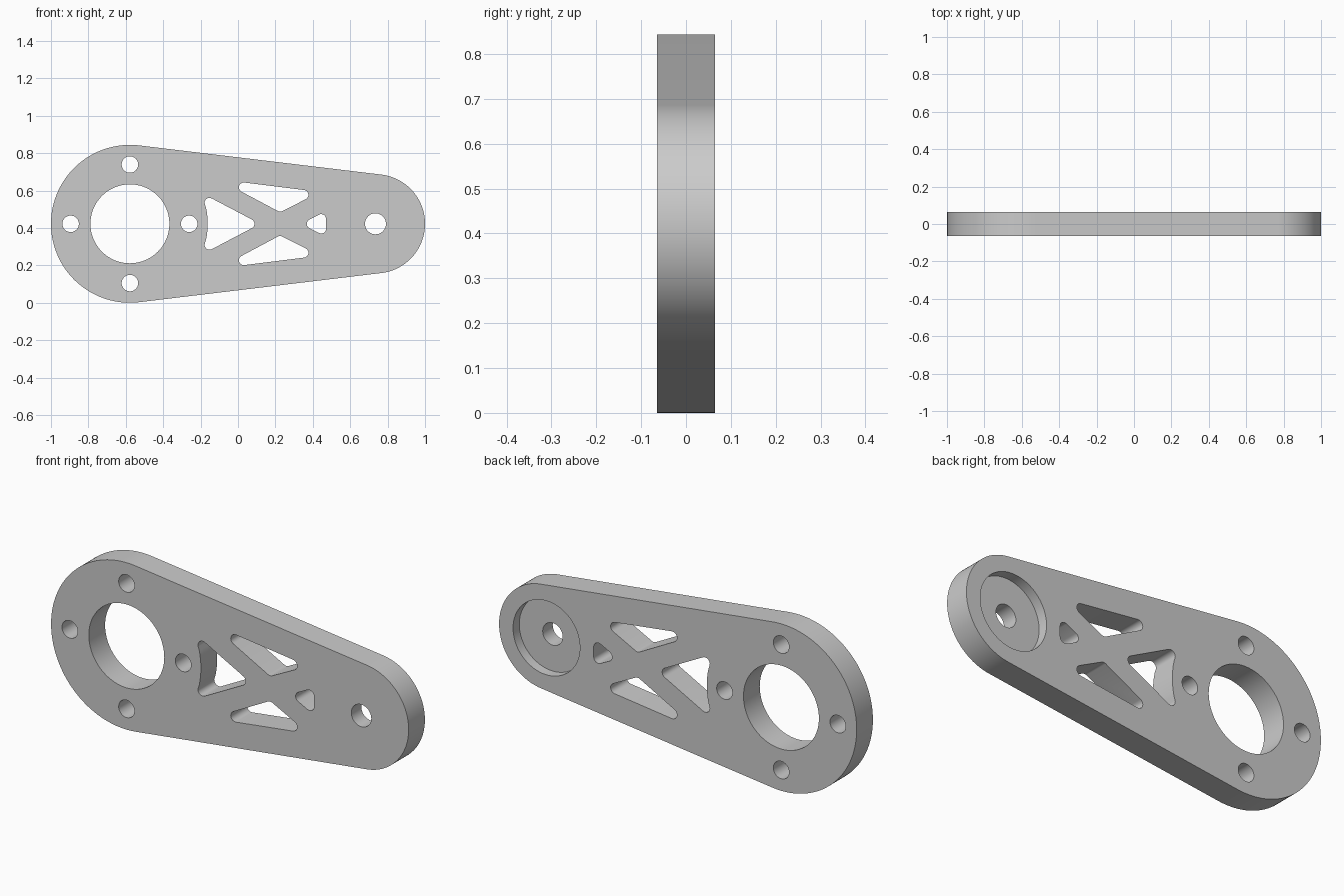
import bpy
import bmesh
from math import acos, cos, sin, tan, pi, radians
from mathutils import Vector

cube = bpy.data.objects.get("Cube")
if cube:
    bpy.data.objects.remove(cube, do_unlink=True)

HALF = 0.065                      # half of the plate thickness
MID = 0.422                       # height of the long axis
BIG, BIG_R = Vector((-0.578, MID)), 0.422
SMALL, SMALL_R = Vector((0.735, MID)), 0.265
FILLET = 0.026


def arc(centre, radius, start, end, steps):
    angles = [start + (end - start) * i / steps for i in range(steps + 1)]
    return [centre + radius * Vector((cos(a), sin(a))) for a in angles]


def circle(centre, radius, steps=64):
    return arc(Vector(centre), radius, 0, 2 * pi, steps)[:-1]


def rounded(points, corners, radius=FILLET, steps=8):
    """Replace the listed corners of a polygon with fillet arcs."""
    result = []
    for i, p in enumerate(points):
        if i not in corners:
            result.append(p)
            continue
        a = (points[i - 1] - p).normalized()
        b = (points[(i + 1) % len(points)] - p).normalized()
        half = a.angle(b) / 2
        centre = p + (a + b).normalized() * radius / sin(half)
        start = p + a * radius / tan(half) - centre
        end = p + b * radius / tan(half) - centre
        sweep = pi - 2 * half
        for k in range(steps + 1):
            t = k / steps
            result.append(centre + (start * sin((1 - t) * sweep) + end * sin(t * sweep)) / sin(sweep))
    return result


def mirrored(points):
    return [Vector((p.x, 2 * MID - p.y)) for p in points]


def prisms(name, profiles, y0, y1):
    """Extrude closed front profiles from y0 to y1 into one object."""
    bm = bmesh.new()
    for profile in profiles:
        face = bm.faces.new([bm.verts.new((p.x, y0, p.y)) for p in profile])
        extruded = bmesh.ops.extrude_face_region(bm, geom=[face], use_keep_orig=True)
        verts = [v for v in extruded["geom"] if isinstance(v, bmesh.types.BMVert)]
        bmesh.ops.translate(bm, verts=verts, vec=(0, y1 - y0, 0))
    bmesh.ops.recalc_face_normals(bm, faces=bm.faces[:])
    mesh = bpy.data.meshes.new(name)
    bm.to_mesh(mesh)
    bm.free()
    obj = bpy.data.objects.new(name, mesh)
    bpy.context.collection.objects.link(obj)
    return obj


# Tapered plate: two arcs joined by tangent sides
tangent = acos((BIG_R - SMALL_R) / (SMALL.x - BIG.x))
outline = arc(BIG, BIG_R, tangent, 2 * pi - tangent, 72)
outline += arc(SMALL, SMALL_R, -tangent, tangent, 60)
plate = prisms("link_plate", [outline], -HALF, HALF)

# Round holes: main bore, four bolt holes, pivot hole
holes = [circle(BIG, 0.211, 96), circle(SMALL, 0.056)]
holes += [circle(BIG + 0.317 * Vector(d), 0.044, 48)
          for d in ((1, 0), (0, 1), (-1, 0), (0, -1))]

# Truss pockets around the crossed braces
upper = rounded([Vector((-0.106, 0.66)), Vector((0.225, 0.484)),
                 Vector((0.438, 0.592))], {0, 1, 2})
inner_corner = Vector((-0.198, 0.588))
curved_side = arc(BIG, 0.416, radians(12), radians(-12), 8)
wide = [inner_corner] + curved_side + mirrored([inner_corner]) + [Vector((0.118, MID))]
wide = rounded(wide, {0, len(wide) - 2, len(wide) - 1})
narrow_corner = Vector((0.471, 0.49))
narrow = rounded([Vector((0.336, MID)), narrow_corner] + mirrored([narrow_corner]), {0, 1, 2})
holes += [upper, mirrored(upper), wide, narrow]

# Cut the openings, then the round recess in the back
cutters = [prisms("opening_cutter", holes, -2 * HALF, 2 * HALF),
           prisms("recess_cutter", [circle(SMALL, 0.187, 96)], HALF - 0.05, 2 * HALF)]
for cutter in cutters:
    cutter.hide_render = True
    mod = plate.modifiers.new(cutter.name, "BOOLEAN")
    mod.operation = "DIFFERENCE"
    mod.solver = "EXACT"
    mod.object = cutter
bpy.context.view_layer.update()
evaluated = plate.evaluated_get(bpy.context.evaluated_depsgraph_get())
cut_mesh = bpy.data.meshes.new_from_object(evaluated)
plate.modifiers.clear()
plate.data = cut_mesh
for cutter in cutters:
    bpy.data.objects.remove(cutter, do_unlink=True)

# Plain grey metal
grey = bpy.data.materials.new("plain_grey")
grey.use_nodes = True
grey.diffuse_color = (0.6, 0.6, 0.6, 1)
grey.node_tree.nodes["Principled BSDF"].inputs["Base Color"].default_value = (0.6, 0.6, 0.6, 1)
plate.data.materials.clear()
plate.data.materials.append(grey)

bpy.ops.object.select_all(action="DESELECT")
plate.select_set(True)
bpy.context.view_layer.objects.active = plate
bpy.ops.object.shade_smooth_by_angle(angle=radians(30))
